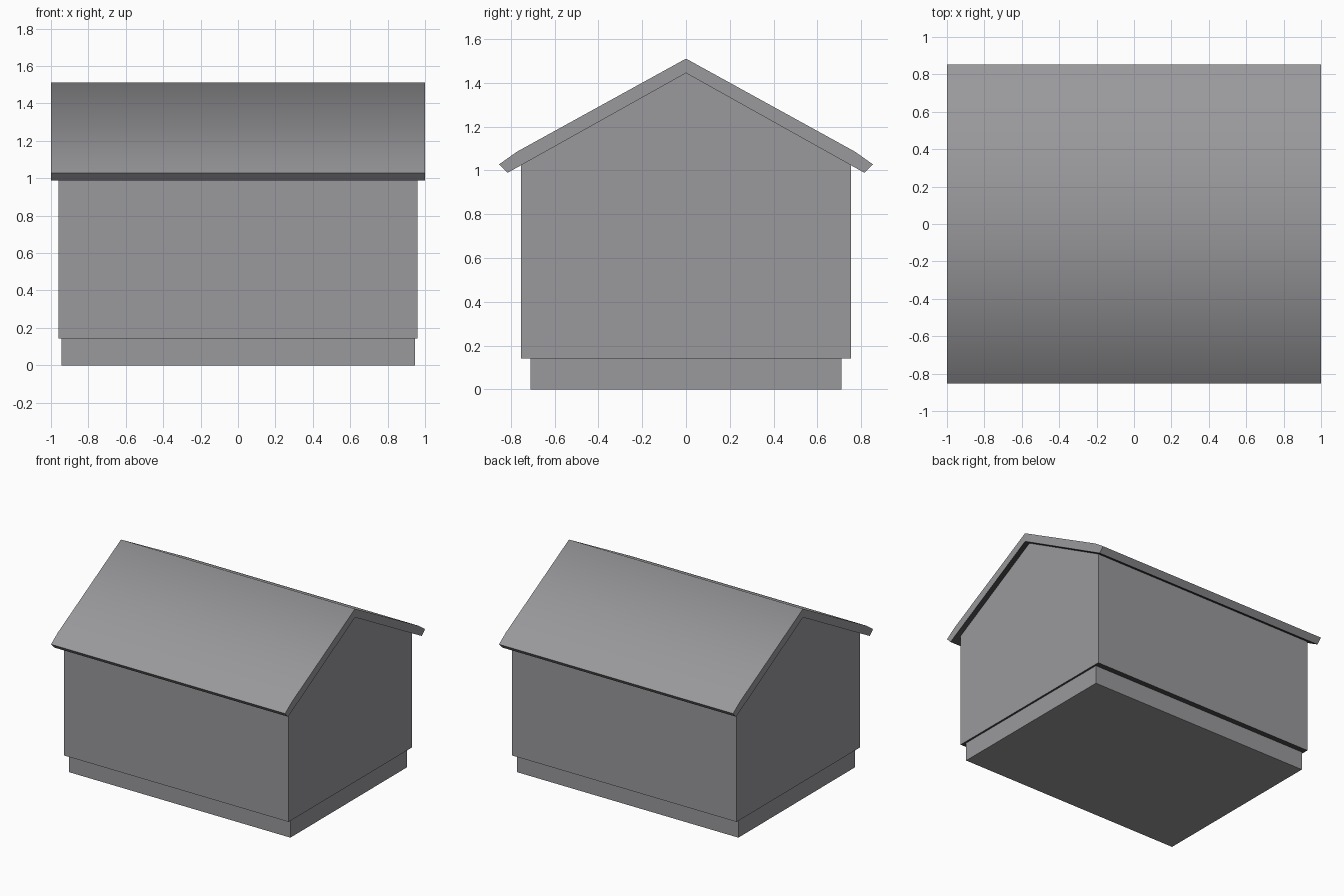
import bpy
import bmesh

if "Cube" in bpy.data.objects:
    bpy.data.objects.remove(bpy.data.objects["Cube"])


def flat_colour(name, rgb):
    mat = bpy.data.materials.new(name)
    mat.diffuse_color = (*rgb, 1.0)
    mat.use_nodes = True
    mat.node_tree.nodes["Principled BSDF"].inputs["Base Color"].default_value = mat.diffuse_color
    return mat


grey = flat_colour("plain_grey", (0.32, 0.32, 0.332))
dark = flat_colour("dark_underside", (0.07, 0.07, 0.072))


def extrude_profile(name, profile, half_x, dark_below=False):
    """Closed (y, z) profile swept along x from -half_x to half_x."""
    bm = bmesh.new()
    face = bm.faces.new([bm.verts.new((-half_x, y, z)) for y, z in profile])
    out = bmesh.ops.extrude_face_region(bm, geom=[face])
    moved = [v for v in out["geom"] if isinstance(v, bmesh.types.BMVert)]
    bmesh.ops.translate(bm, verts=moved, vec=(2 * half_x, 0, 0))
    bmesh.ops.recalc_face_normals(bm, faces=bm.faces)
    bm.normal_update()
    mesh = bpy.data.meshes.new(name)
    mesh.materials.append(grey)
    if dark_below:
        # Downward faces of the overhangs are dark
        mesh.materials.append(dark)
        for f in bm.faces:
            f.material_index = int(f.normal.z < -0.8)
    bm.to_mesh(mesh)
    bm.free()
    obj = bpy.data.objects.new(name, mesh)
    bpy.context.collection.objects.link(obj)
    return obj


def mirrored(half):
    """Complete a half profile, leaving points on the ridge line single."""
    return half + [(-y, z) for y, z in reversed(half) if y > 0]


# Foundation plinth
extrude_profile("foundation", mirrored([(0.71, 0.0), (0.71, 0.142)]), 0.945)

# Walls with gable ends
extrude_profile("walls", [(0.753, 0.142), (0.753, 1.026), (0, 1.445),
                          (-0.753, 1.026), (-0.753, 0.142)], 0.96, True)

# Roof slab: outer slope with a slight kink at the eaves, then the underside
outer = [(0, 1.511), (0.772, 1.086), (0.854, 1.028), (0.816, 0.989)]
roof = extrude_profile("roof", outer + [(0, 1.445)] +
                       [(-y, z) for y, z in reversed(outer[1:])], 1.0, True)

# Slopes shade smoothly over the ridge, eaves and gable edges stay sharp
bpy.ops.object.select_all(action="DESELECT")
roof.select_set(True)
bpy.context.view_layer.objects.active = roof
bpy.ops.object.shade_smooth_by_angle(angle=1.13)
